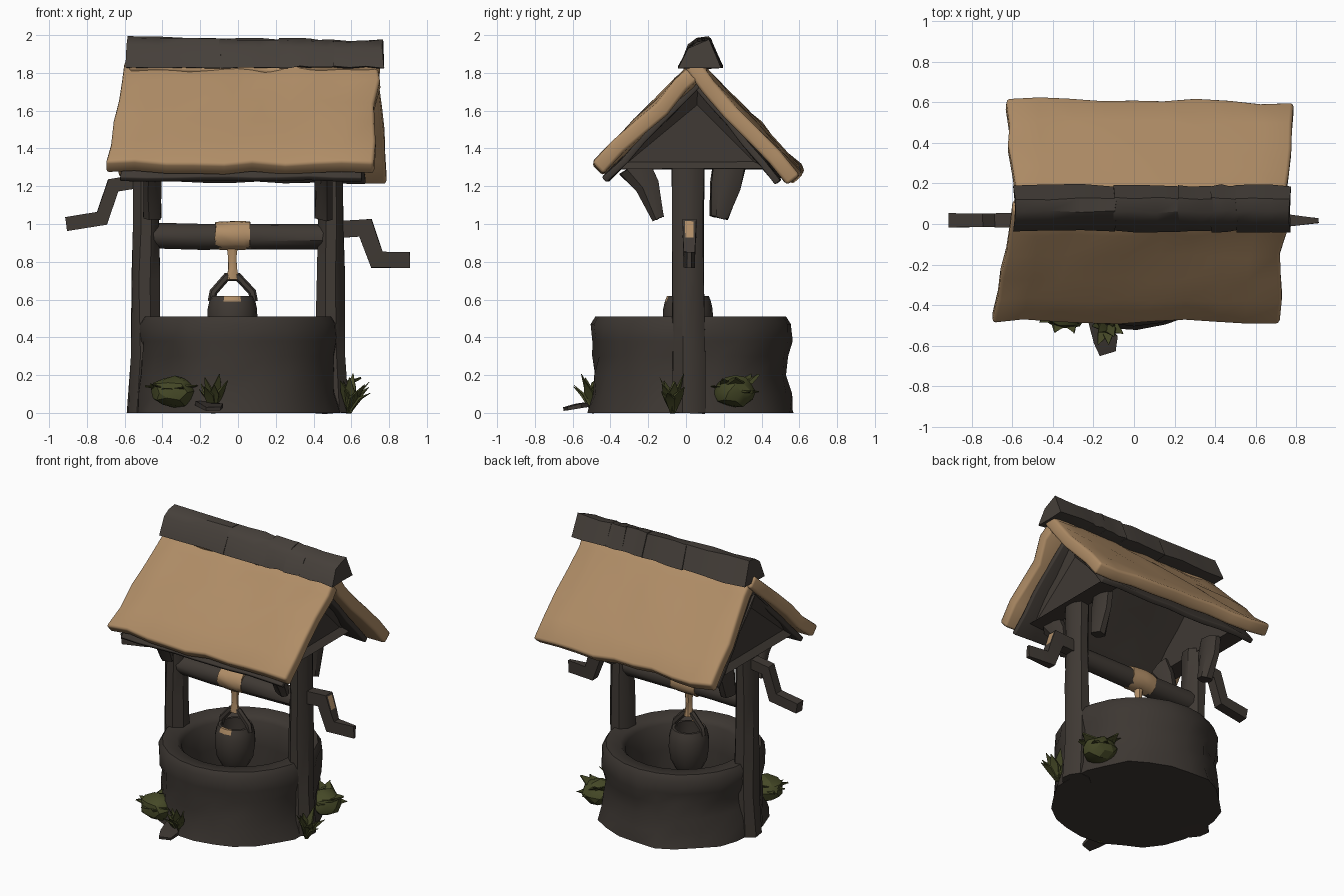
import bpy, bmesh, math, random
from mathutils import Vector

random.seed(4)
if "Cube" in bpy.data.objects:
    bpy.data.objects.remove(bpy.data.objects["Cube"])


def material(name, rgb):
    m = bpy.data.materials.new(name)
    m.use_nodes = True
    m.diffuse_color = (*rgb, 1)
    m.node_tree.nodes["Principled BSDF"].inputs["Base Color"].default_value = (*rgb, 1)
    return m


THATCH = material("straw tan", (0.435, 0.268, 0.135))
WOOD = material("dark wood", (0.05, 0.041, 0.034))
STONE = material("dark stone", (0.046, 0.038, 0.032))
RIDGE = material("ridge brown", (0.06, 0.05, 0.042))
LEAF = material("moss green", (0.06, 0.066, 0.02))


def build(name, bm, mats, jitter=0.0, angle=40, closed=True):
    for v in bm.verts:
        v.co += Vector([random.uniform(-jitter, jitter) for _ in range(3)])
    if closed:
        bmesh.ops.recalc_face_normals(bm, faces=bm.faces)
    me = bpy.data.meshes.new(name)
    bm.to_mesh(me)
    bm.free()
    for m in mats:
        me.materials.append(m)
    me.shade_smooth()
    me.set_sharp_from_angle(angle=math.radians(angle))
    ob = bpy.data.objects.new(name, me)
    bpy.context.collection.objects.link(ob)
    return ob


def bridge(bm, rings):
    for a, b in zip(rings, rings[1:]):
        n = len(a)
        for i in range(n):
            bm.faces.new((a[i], a[(i + 1) % n], b[(i + 1) % n], b[i]))
    bm.faces.new(rings[0])
    bm.faces.new(rings[-1])


def sweep(bm, path, sizes, side, n=4):
    """Tube along a path; sizes are half widths (along side, across side)."""
    pts = [Vector(p) for p in path]
    side = Vector(side).normalized()
    rings = []
    for i, p in enumerate(pts):
        d0 = (p - pts[i - 1]).normalized() if i else (pts[1] - p).normalized()
        d1 = (pts[i + 1] - p).normalized() if i + 1 < len(pts) else d0
        t = (d0 + d1).normalized()
        across = t.cross(side).normalized() / max(t.dot(d0), 0.6)
        w, h = sizes[i] if isinstance(sizes, list) else sizes
        k = 1 / math.cos(math.pi / n)
        rings.append([bm.verts.new(p + side * w * k * math.cos(a) + across * h * k * math.sin(a))
                      for a in [(j + 0.5) * math.tau / n for j in range(n)]])
    bridge(bm, rings)


def lathe(bm, profile, n, centre):
    rings = [[bm.verts.new((centre[0] + r * math.cos(j * math.tau / n),
                            centre[1] + r * math.sin(j * math.tau / n), z)) for j in range(n)]
             for r, z in profile]
    bridge(bm, rings)


def slab(name, top_l, top_r, low_l, low_r, thick, mat, jitter):
    """Uneven roof sheet between four corners, thickened inwards."""
    bm = bmesh.new()
    bmesh.ops.create_grid(bm, x_segments=9, y_segments=5, size=0.5)
    a, b, c, d = map(Vector, (top_l, top_r, low_l, low_r))
    for v in bm.verts:
        v.co = c.lerp(d, v.co.x + 0.5).lerp(a.lerp(b, v.co.x + 0.5), v.co.y + 0.5)
    bm.normal_update()
    if next(iter(bm.faces)).normal.z < 0:
        bmesh.ops.reverse_faces(bm, faces=bm.faces)
    ob = build(name, bm, [mat], jitter, closed=False)
    sol = ob.modifiers.new("thickness", 'SOLIDIFY')
    sol.thickness, sol.offset = thick, -1
    bev = ob.modifiers.new("soft edge", 'BEVEL')
    bev.width, bev.segments = thick * 0.2, 2


# Stone well ring with a slight lip and hollow shaft
bm = bmesh.new()
lathe(bm, [(0.55, 0), (0.53, 0.1), (0.515, 0.2), (0.51, 0.3), (0.53, 0.38), (0.53, 0.47), (0.505, 0.51),
           (0.41, 0.505), (0.38, 0.47), (0.36, 0.3), (0.36, 0.08)], 24, (0, 0.025))
for v in bm.verts:
    if v.co.z < 0.45:
        v.co += Vector((random.uniform(-0.015, 0.015), random.uniform(-0.015, 0.015), 0))
build("well_ring", bm, [STONE], 0.0, 50)

# Posts, gables and braces at both ends
for s, end in ((-1, "right"), (1, "left")):
    bm = bmesh.new()
    x = s * 0.49
    sweep(bm, [(x + s * 0.01, 0.015, 0), (x, 0.015, 0.3), (x, 0.01, 0.7), (x, 0.01, 1.0), (x, 0.01, 1.31)],
          [(0.085, 0.09), (0.078, 0.088), (0.072, 0.08), (0.068, 0.08), (0.065, 0.085)], (1, 0, 0), 8)
    build(end + "_post", bm, [WOOD], 0.006)

    bm = bmesh.new()
    tri = ((-0.40, 1.29), (0.45, 1.29), (0.06, 1.73))
    rings = [[bm.verts.new((s * gx, y, z)) for y, z in tri] for gx in (0.46, 0.59)]
    bridge(bm, rings)
    bm.faces.ensure_lookup_table()
    bmesh.ops.recalc_face_normals(bm, faces=bm.faces)
    bmesh.ops.inset_region(bm, faces=[bm.faces[-1]], thickness=0.1, depth=-0.04)
    build(end + "_gable", bm, [WOOD], 0.004, 20)

    for label, path, widths in (
            ("front", ((-0.28, 1.31), (-0.205, 1.2), (-0.145, 1.03)), (0.085, 0.06, 0.032)),
            ("back", ((0.23, 1.31), (0.21, 1.2), (0.175, 1.035)), (0.085, 0.08, 0.048))):
        bm = bmesh.new()
        sweep(bm, [(s * 0.455, y, z) for y, z in path], [(0.045, w) for w in widths], (1, 0, 0), 8)
        build(f"{end}_{label}_brace", bm, [WOOD], 0.006)

# Axle with rope winding and hanging rope
bm = bmesh.new()
sweep(bm, [(x, 0.01, 0.935) for x in (-0.45, -0.2, 0.1, 0.45)], (0.064, 0.064), (0, 1, 0), 10)
build("axle", bm, [WOOD], 0.005)
bm = bmesh.new()
sweep(bm, [(x, 0.01, 0.94) for x in (-0.12, -0.08, -0.03, 0.03, 0.065)],
      [(r, r) for r in (0.072, 0.076, 0.078, 0.076, 0.072)], (0, 1, 0), 14)
build("rope_winding", bm, [THATCH], 0.005)
bm = bmesh.new()
sweep(bm, [(-0.03, 0.01, z) for z in (0.9, 0.82, 0.76, 0.705)],
      [(0.03, 0.028), (0.02, 0.02), (0.024, 0.022), (0.036, 0.028)], (1, 0, 0), 8)
build("rope", bm, [THATCH], 0.003)

# Crank handles, one with a worn pale patch on its outer face
for name, path, sizes in (
        ("left_crank", ((0.5, 0.97), (0.675, 0.98), (0.703, 0.90), (0.735, 0.81), (0.91, 0.81)),
         [(0.035, 0.045), (0.035, 0.045), (0.033, 0.044), (0.03, 0.042), (0.012, 0.042)]),
        ("right_crank", ((-0.5, 1.23), (-0.66, 1.205), (-0.72, 1.03), (-0.91, 1.0)), (0.034, 0.036))):
    bm = bmesh.new()
    sweep(bm, [(x, 0.018, z) for x, z in path], sizes, (0, 1, 0))
    bmesh.ops.recalc_face_normals(bm, faces=bm.faces)
    for f in bm.faces:
        c = f.calc_center_median()
        if f.normal.x > 0.7 and c.x > 0.6 and c.z > 0.92:
            patch = bmesh.ops.inset_region(bm, faces=[f], thickness=0.018)
            f.material_index = 1
            for g in patch["faces"]:
                g.material_index = 0
            break
    build(name, bm, [WOOD, THATCH], 0.002, 30)

# Bucket with straw caught on its front rim, and bail handle
bm = bmesh.new()
lathe(bm, [(0.09, 0.34), (0.12, 0.40), (0.133, 0.49), (0.131, 0.55), (0.122, 0.59), (0.11, 0.62),
           (0.092, 0.62), (0.1, 0.5), (0.085, 0.38)], 16, (-0.03, 0.01))
for f in bm.faces:
    c = f.calc_center_median()
    if c.z > 0.595 and c.y < -0.07 and abs(c.x + 0.04) < 0.04:
        f.material_index = 1
build("bucket", bm, [WOOD, THATCH])
bm = bmesh.new()
sweep(bm, [(x, 0.01, z) for x, z in ((-0.14, 0.59), (-0.13, 0.64), (-0.06, 0.72), (0.0, 0.72),
                                     (0.075, 0.64), (0.085, 0.59))], (0.018, 0.018), (0, 1, 0), 6)
build("bucket_handle", bm, [WOOD])

# Thatched roof slopes over dark boarding
slab("front_thatch", (-0.60, 0.06, 1.87), (0.745, 0.06, 1.87), (-0.70, -0.485, 1.33), (0.715, -0.49, 1.325),
     0.085, THATCH, 0.013)
slab("back_thatch", (-0.58, 0.05, 1.88), (0.75, 0.05, 1.88), (-0.63, 0.625, 1.30), (0.785, 0.605, 1.265),
     0.085, THATCH, 0.013)
slab("front_boarding", (-0.57, 0.06, 1.765), (0.63, 0.06, 1.765), (-0.62, -0.44, 1.25), (0.66, -0.44, 1.25),
     0.035, WOOD, 0.007)
slab("back_boarding", (-0.57, 0.06, 1.765), (0.63, 0.06, 1.765), (-0.60, 0.50, 1.245), (0.67, 0.50, 1.235),
     0.035, WOOD, 0.007)

# Ridge cap in uneven overlapping pieces
breaks = (-0.59, -0.1, 0.22, 0.38, 0.5, 0.76)
for i, (x0, x1) in enumerate(zip(breaks, breaks[1:])):
    bm = bmesh.new()
    rings = []
    for k in range(4):
        x = x0 + (x1 + 0.01 - x0) * k / 3
        drop = 0.018 * (x + 0.59)
        rings.append([bm.verts.new((x, y, z - drop * (z > 1.9))) for y, z in
                      ((-0.035, 1.83), (0.015, 1.95), (0.06, 1.985), (0.125, 1.995), (0.19, 1.83),
                       (0.07, 1.82))])
    bridge(bm, rings)
    build(f"ridge_cap_{i + 1}", bm, [RIDGE], 0.007, 35)


# Leafy bushes and spiky grass tufts around the base
def blade(bm, root, tip, width):
    root, tip = Vector(root), Vector(tip)
    d = tip - root
    side = d.cross(Vector((0, 0, 1))).normalized()
    mid = root + d * 0.5 + Vector((0, 0, 0.025))
    sweep(bm, [root, mid, tip], [(width * 0.5, 0.004), (width, 0.006), (0.002, 0.001)], side)


for name, c in (("front_bush", (-0.34, -0.41, 0.11)), ("side_bush", (0.5, 0.26, 0.11))):
    bm = bmesh.new()
    bmesh.ops.create_icosphere(bm, subdivisions=2, radius=0.1)
    for v in bm.verts:
        v.co = Vector(c) + Vector((v.co.x * 1.2, v.co.y * 1.1, v.co.z * 0.85))
    for k in range(10):
        a = k * math.tau / 10
        blade(bm, (c[0], c[1], 0.07), (c[0] + 0.15 * math.cos(a), c[1] + 0.13 * math.sin(a),
                                      random.uniform(0.1, 0.22)), 0.05)
    build(name, bm, [LEAF], 0.008, 25)

for name, c, out in (("front_grass", (-0.13, -0.49, 0.0), (0, -0.02)), ("side_grass", (0.59, -0.07, 0.0), (0.04, 0))):
    bm = bmesh.new()
    for k in range(11):
        a = k * math.tau / 11 + 0.2
        reach = random.uniform(0.05, 0.1)
        blade(bm, c, (c[0] + out[0] + reach * math.cos(a), c[1] + out[1] + reach * math.sin(a),
                      random.uniform(0.1, 0.21)), 0.026)
    build(name, bm, [LEAF], 0.0, 25)

# Fallen grey leaf at the front
bm = bmesh.new()
sweep(bm, [(-0.2, -0.47, 0.05), (-0.14, -0.57, 0.035), (-0.13, -0.64, 0.02)],
      [(0.03, 0.012), (0.06, 0.012), (0.04, 0.008)], (1, 0.3, 0))
build("ground_leaf", bm, [STONE], 0.003, 25)
